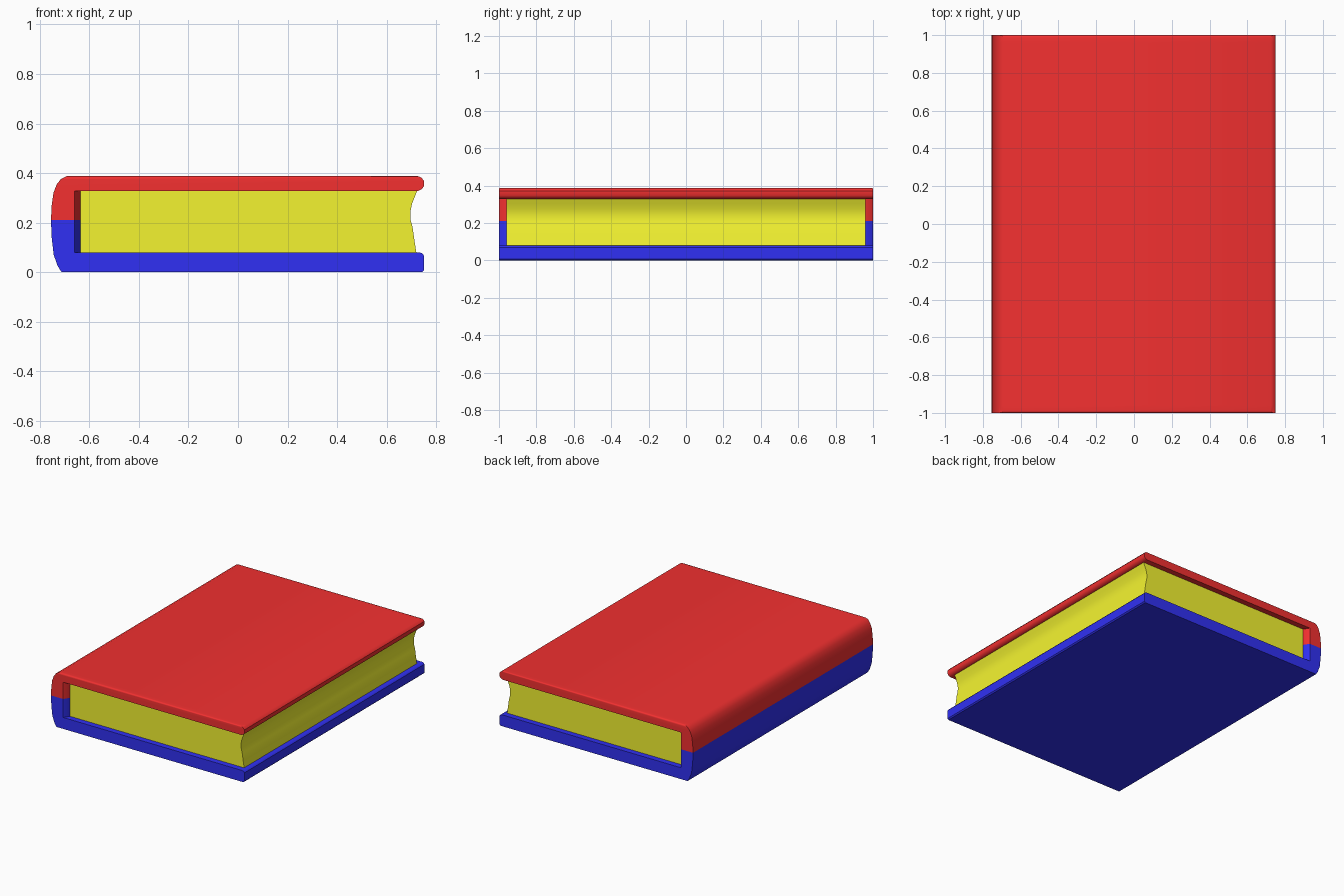
import bpy, bmesh, math

if "Cube" in bpy.data.objects:
    bpy.data.objects.remove(bpy.data.objects["Cube"])

def material(name, color):
    m = bpy.data.materials.new(name)
    m.diffuse_color = (*color, 1)
    m.use_nodes = True
    m.node_tree.nodes["Principled BSDF"].inputs["Base Color"].default_value = m.diffuse_color
    return m

def loft(name, rings, mat, bevel_test=None):
    """Join matching (y, [(x, z)]) rings into a closed solid."""
    bm = bmesh.new()
    loops = [[bm.verts.new((x, y, z)) for x, z in pts] for y, pts in rings]
    n = len(loops[0])
    for a, b in zip(loops, loops[1:]):
        for i in range(n):
            j = (i + 1) % n
            bm.faces.new((a[i], a[j], b[j], b[i]))
    bm.faces.new(loops[0])
    bm.faces.new(loops[-1])
    bmesh.ops.recalc_face_normals(bm, faces=bm.faces)
    if bevel_test:
        edges = [e for e in bm.edges if bevel_test(e)]
        bmesh.ops.bevel(bm, geom=edges, offset=0.014, segments=3,
                        profile=0.5, affect='EDGES')
    me = bpy.data.meshes.new(name)
    bm.to_mesh(me)
    bm.free()
    ob = bpy.data.objects.new(name, me)
    bpy.context.collection.objects.link(ob)
    me.materials.append(mat)
    bpy.context.view_layer.objects.active = ob
    ob.select_set(True)
    bpy.ops.object.shade_smooth_by_angle(angle=math.radians(35))
    ob.select_set(False)
    return ob

def cover_rings(outer, inner_z):
    # the spine's inner wall slants in from the ends to meet the pages
    seam = outer[0][1]
    return [(y, outer + [(x, inner_z), (x, seam)])
            for y, x in ((-1, -0.66), (-0.96, -0.635), (0.96, -0.635), (1, -0.66))]

def on_end(e):
    a, b = (v.co for v in e.verts)
    return abs(a.y) > 0.99 and abs(b.y - a.y) < 0.001

# upper cover with the upper half of the rounded spine
upper = [(-0.755, 0.21), (-0.752, 0.27), (-0.745, 0.32), (-0.732, 0.354),
         (-0.715, 0.376), (-0.69, 0.388), (0.725, 0.388), (0.74, 0.382),
         (0.75, 0.37), (0.75, 0.347), (0.742, 0.335), (0.728, 0.328)]
loft("upper_cover", cover_rings(upper, 0.328), material("red", (0.9, 0.03, 0.03)),
     lambda e: on_end(e) and all(v.co.z > 0.385 for v in e.verts))

# lower cover with the lower half of the spine
lower = [(-0.755, 0.21), (-0.752, 0.14), (-0.744, 0.07), (-0.728, 0.025),
         (-0.712, 0.0), (0.742, 0.0), (0.75, 0.008), (0.75, 0.068),
         (0.744, 0.076), (0.732, 0.08)]
loft("lower_cover", cover_rings(lower, 0.08), material("blue", (0.03, 0.03, 0.9)))

# page block with a hollow fore edge
pages = [(-0.64, 0.078), (0.72, 0.078), (0.712, 0.13), (0.705, 0.18),
         (0.697, 0.21), (0.696, 0.245), (0.702, 0.275), (0.714, 0.305),
         (0.724, 0.33), (-0.64, 0.33)]
loft("pages", [(-0.96, pages), (0.96, pages)], material("yellow", (0.9, 0.9, 0.03)))
